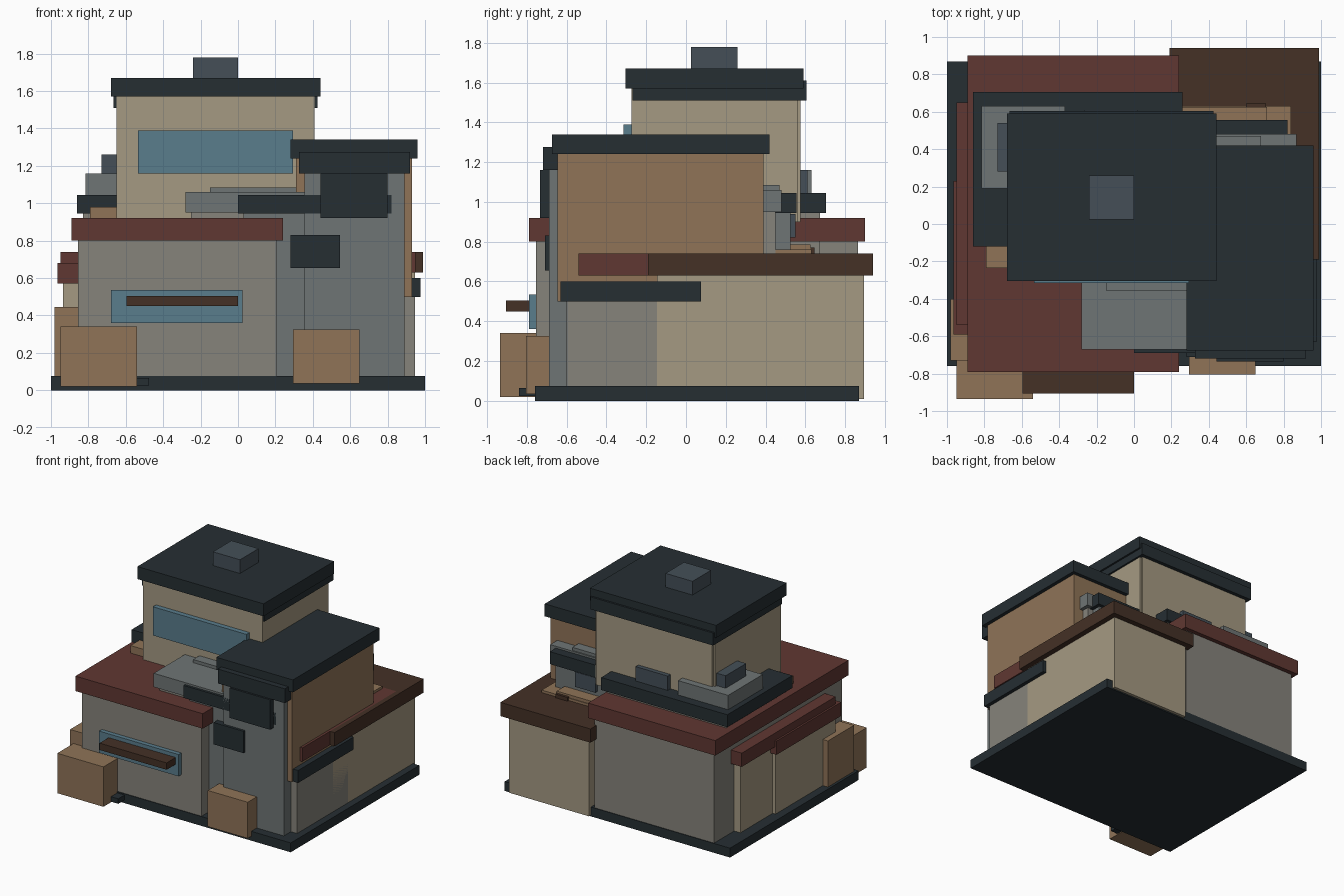
import bpy

if "Cube" in bpy.data.objects:
    bpy.data.objects.remove(bpy.data.objects["Cube"])

PALETTE = {
    "sand": (163, 152, 129), "charcoal": (42, 50, 54), "brick": (96, 58, 53),
    "wood": (142, 115, 88), "steel": (110, 116, 116), "plaster": (133, 130, 122),
    "brown": (70, 52, 42), "glass": (90, 124, 139), "slate": (70, 80, 88),
}
MATS = {}
for key, rgb in PALETTE.items():
    m = bpy.data.materials.new(key)
    m.diffuse_color = [(c / 255) ** 2.2 for c in rgb] + [1]
    m.use_nodes = True
    m.node_tree.nodes["Principled BSDF"].inputs["Base Color"].default_value = m.diffuse_color
    MATS[key] = m


def box(name, color, x, y, z):
    """Axis-aligned box from (min, max) ranges."""
    bpy.ops.mesh.primitive_cube_add(size=1)
    o = bpy.context.object
    o.name = name
    for v in o.data.vertices:
        v.co = [r[0] if c < 0 else r[1] for c, r in zip(v.co, (x, y, z))]
    o.data.materials.append(MATS[color])


def block(name, wall, roof, x, y, z0, z1, z2, over=0.03):
    """Walled volume with an overhanging slab roof; x, y are roof extents."""
    box(name + "_walls", wall, (x[0] + over, x[1] - over),
        (y[0] + over, y[1] - over), (z0, z1))
    box(name + "_roof", roof, x, y, (z1, z2))


# Foundation
box("foundation", "charcoal", (-1, 1), (-.76, .87), (0, .075))

# Ground floor volumes
block("left_wing", "plaster", "brick", (-.89, .24), (-.79, .90), .01, .80, .92, .035)
block("rear_wing", "sand", "brown", (.19, .99), (-.19, .94), .01, .63, .74, .045)
block("cross_wing", "sand", "brick", (-.95, .95), (-.54, .65), .01, .63, .74, .04)
block("west_bay", "sand", "brick", (-.965, -.5), (-.59, .23), .01, .57, .68)
block("east_bay", "plaster", "charcoal", (.3, .975), (-.63, .075), .01, .50, .60)

# Middle floor volumes
block("middle", "plaster", "steel", (-.28, .87), (-.67, .48), .01, .95, 1.06)
block("core", "steel", "charcoal", (0, .82), (-.69, .555), .05, .945, 1.045)
box("upper_slab", "steel", (-.15, .68), (-.355, .47), (.98, 1.085))
block("tower", "steel", "charcoal", (.325, .92), (-.72, .1), .01, 1.16, 1.275)
block("east_room", "wood", "charcoal", (.28, .96), (-.675, .42), .50, 1.24, 1.34)
block("west_room", "plaster", "charcoal", (-.86, .26), (-.12, .705), .5, .945, 1.045)
box("west_roof_step", "steel", (-.815, -.37), (.19, .63), (1.04, 1.16))

# Top floor
block("top_floor", "sand", "charcoal", (-.68, .44), (-.305, .59), .9, 1.57, 1.67)
box("top_floor_rear_wall", "sand", (-.635, .395), (-.24, .575), (.9, 1.51))
box("top_floor_lower_roof", "charcoal", (-.665, .425), (-.27, .605), (1.51, 1.61))
box("chimney", "slate", (-.24, 0), (.025, .26), (1.66, 1.78))

# Windows and panels
box("upper_window", "glass", (-.535, .295), (-.315, -.26), (1.16, 1.39))
box("lower_window", "glass", (-.68, .025), (-.79, -.74), (.36, .535))
box("window_awning", "brown", (-.595, 0), (-.905, -.78), (.45, .505))
box("tower_window", "charcoal", (.44, .80), (-.735, -.68), (.92, 1.16))
box("entrance_canopy", "charcoal", (.28, .545), (-.71, -.62), (.655, .83))
box("rear_window", "slate", (-.265, .02), (.55, .61), (1.03, 1.16))
box("rear_lower_window", "slate", (.42, .60), (.5, .55), (.82, .94))
box("west_vent", "slate", (-.73, -.64), (.28, .54), (1.15, 1.26))

# Crates and small ledges
box("front_left_crate", "wood", (-.95, -.54), (-.935, -.72), (.02, .34))
box("side_crate", "wood", (-.98, -.82), (-.73, -.4), (.01, .445))
box("front_right_crate", "wood", (.295, .65), (-.805, -.66), (.035, .325))
box("front_step", "charcoal", (-.56, -.475), (-.84, -.73), (.025, .065))
box("west_ledge", "wood", (-.79, -.63), (-.235, -.1), (.91, .98))
box("rear_ledge", "wood", (.2, .71), (.4, .625), (.73, .785))
box("rear_ledge_low", "wood", (.2, .84), (.4, .63), (.73, .76))
box("rear_ledge_block", "brown", (.6, .705), (.5, .645), (.73, .77))
